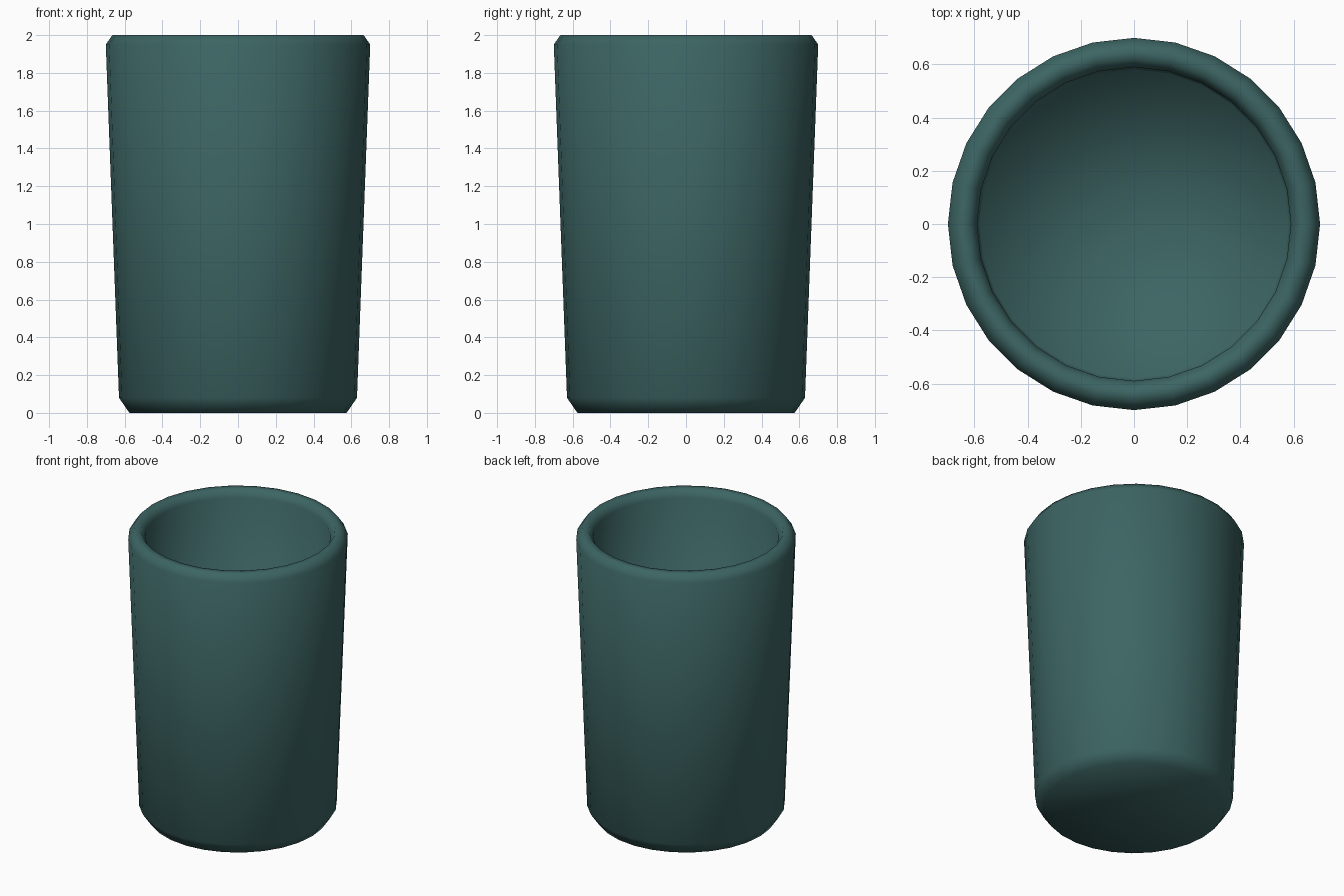
import bpy, bmesh, math

if "Cube" in bpy.data.objects:
    bpy.data.objects.remove(bpy.data.objects["Cube"])

SIDES = 28

# Half profile of the cup (radius, height): base, outer wall, rim, inner wall, floor
profile = [(0, 0), (0.575, 0), (0.63, 0.08), (0.70, 1.95), (0.665, 2.0),
           (0.62, 2.0), (0.59, 1.95), (0.58, 0.12), (0, 0.12)]

# Revolve the profile around z
bm = bmesh.new()
verts = [bm.verts.new((r, 0, z)) for r, z in profile]
edges = [bm.edges.new(pair) for pair in zip(verts, verts[1:])]
bmesh.ops.spin(bm, geom=verts + edges, cent=(0, 0, 0), axis=(0, 0, 1),
               angle=2 * math.pi, steps=SIDES, use_merge=True)
bmesh.ops.remove_doubles(bm, verts=bm.verts, dist=0.0005)
bmesh.ops.recalc_face_normals(bm, faces=bm.faces)
for face in bm.faces:
    face.smooth = True

mesh = bpy.data.meshes.new("cup")
bm.to_mesh(mesh)
bm.free()
cup = bpy.data.objects.new("cup", mesh)
bpy.context.collection.objects.link(cup)

# Dark teal glaze
teal = bpy.data.materials.new("dark_teal")
teal.diffuse_color = (0.045, 0.13, 0.125, 1)
teal.use_nodes = True
teal.node_tree.nodes["Principled BSDF"].inputs["Base Color"].default_value = teal.diffuse_color
mesh.materials.append(teal)
